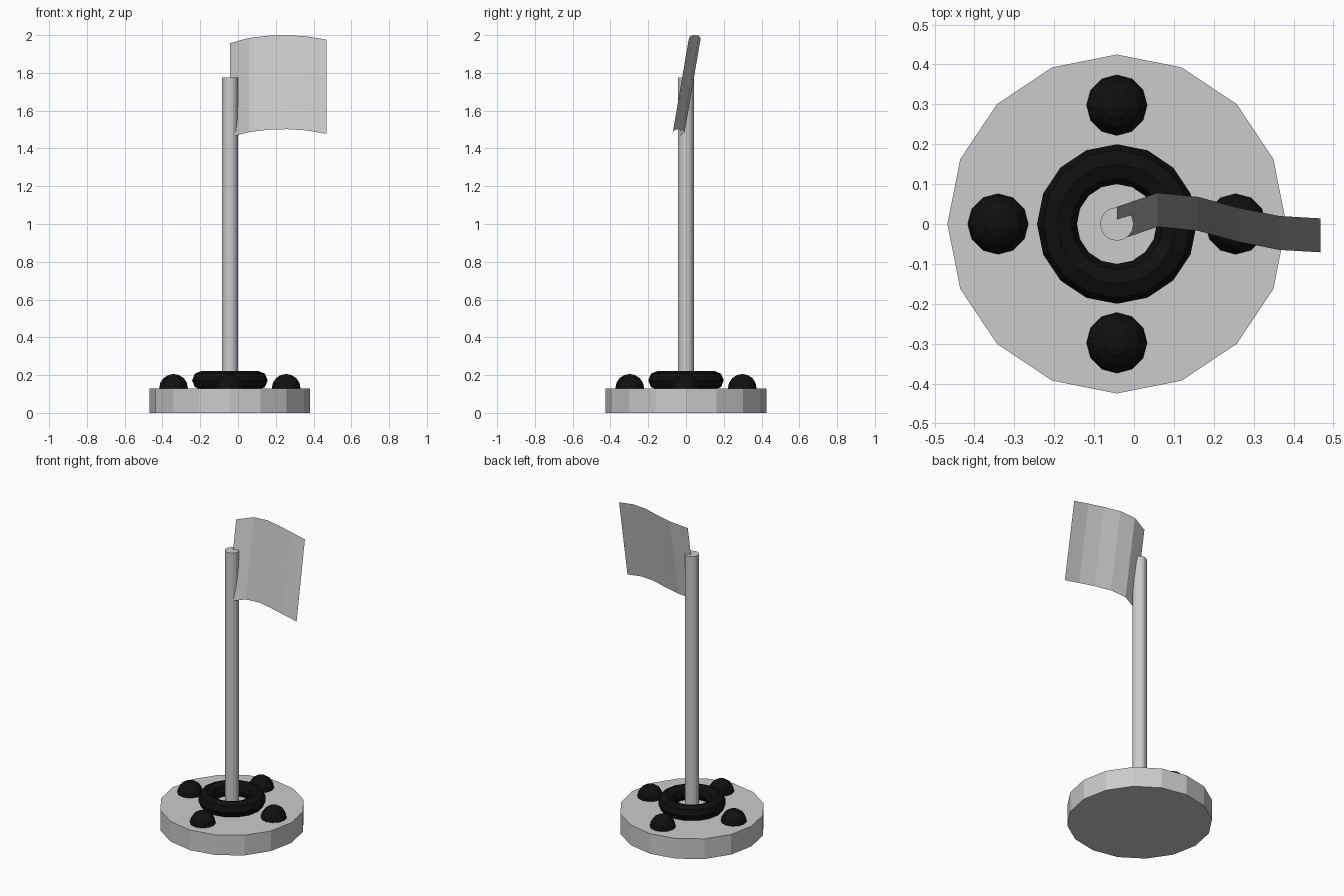
import bpy, bmesh, math
from math import sin, cos, pi

if "Cube" in bpy.data.objects:
    bpy.data.objects.remove(bpy.data.objects["Cube"])

CX = -0.043   # axis of the pole and base

black = bpy.data.materials.new("black")
black.diffuse_color = (0.005, 0.005, 0.005, 1)
black.use_nodes = True
black.node_tree.nodes["Principled BSDF"].inputs["Base Color"].default_value = black.diffuse_color


def cylinder(name, radius, z0, z1, sides):
    # rotated so that a corner lies on each axis
    bpy.ops.mesh.primitive_cylinder_add(vertices=sides, radius=radius, depth=z1 - z0,
                                        location=(CX, 0, (z0 + z1) / 2))
    bpy.context.object.name = name


# Round base and pole
cylinder("base", 0.425, 0, 0.13, 16)
cylinder("pole", 0.042, 0.12, 1.775, 16)

# Ring around the foot of the pole
bpy.ops.mesh.primitive_torus_add(major_segments=16, minor_segments=8, major_radius=0.15,
                                 minor_radius=0.05, location=(CX, 0, 0.172))
ring = bpy.context.object
ring.name = "base_ring"
ring.data.materials.append(black)

# Four domed studs
for i in range(4):
    a = i * pi / 2
    bpy.ops.mesh.primitive_uv_sphere_add(segments=12, ring_count=8, radius=0.076,
                                         location=(CX + 0.298 * cos(a), 0.298 * sin(a), 0.13))
    stud = bpy.context.object
    stud.name = f"stud_{i + 1}"
    stud.data.materials.append(black)

# Waving flag: top edge profile swept down along a tilted line
top_edge = [(-0.043, 0.043, 1.957), (0.059, 0.078, 1.985), (0.161, 0.068, 1.997),
            (0.263, 0.040, 2.0), (0.365, 0.020, 1.993), (0.468, 0.014, 1.976)]
bm = bmesh.new()
upper = [bm.verts.new(p) for p in top_edge]
lower = [bm.verts.new((x, y - 0.085, z - 0.498)) for x, y, z in top_edge]
for i in range(len(top_edge) - 1):
    bm.faces.new((lower[i], lower[i + 1], upper[i + 1], upper[i]))
mesh = bpy.data.meshes.new("flag")
bm.to_mesh(mesh)
bm.free()
bpy.context.collection.objects.link(bpy.data.objects.new("flag", mesh))
